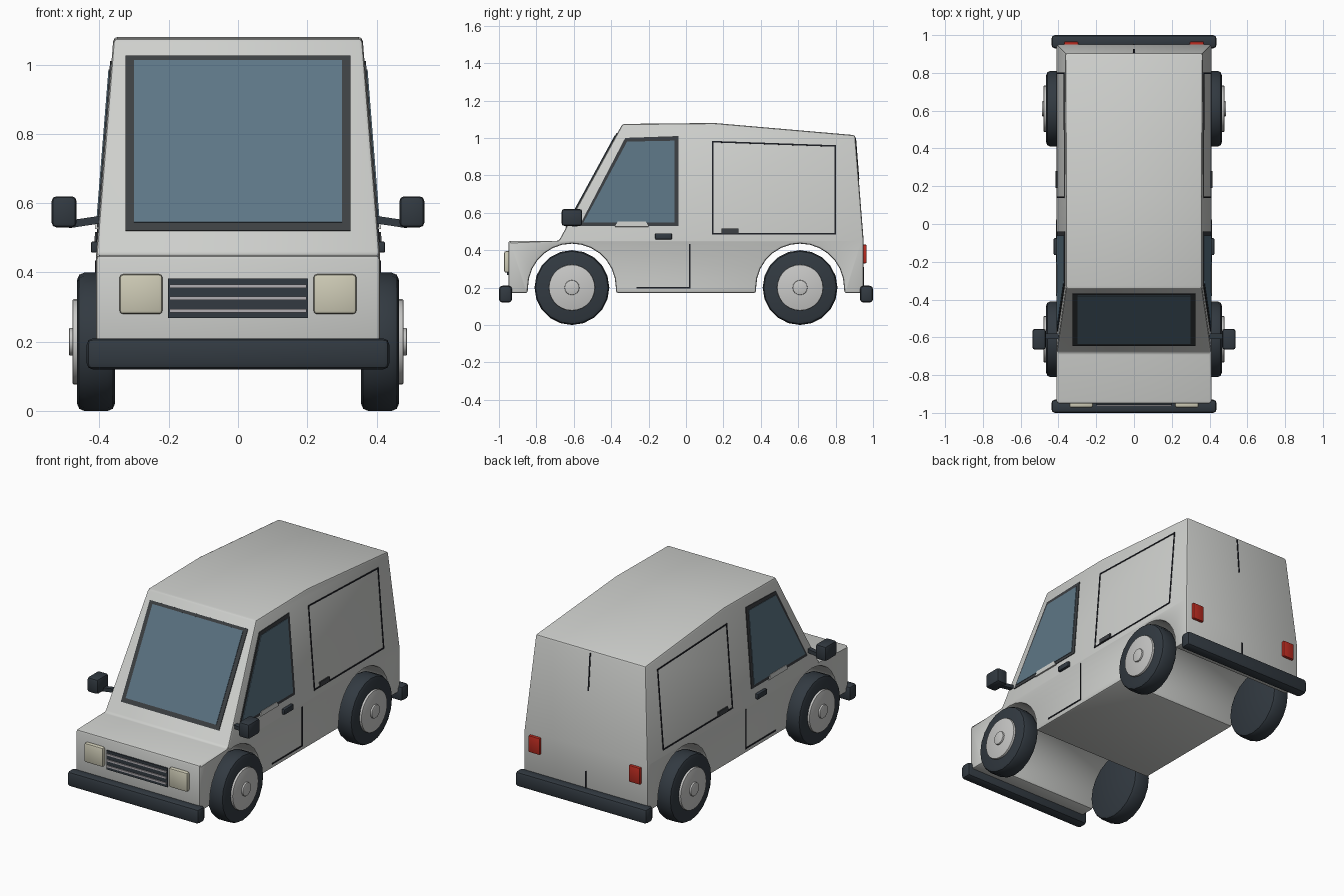
import bpy, bmesh, math
from mathutils import Vector, Matrix

if "Cube" in bpy.data.objects:
    bpy.data.objects.remove(bpy.data.objects["Cube"])


def material(name, r, g, b):
    m = bpy.data.materials.new(name)
    m.use_nodes = True
    m.diffuse_color = (r, g, b, 1)
    bsdf = m.node_tree.nodes["Principled BSDF"]
    bsdf.inputs["Base Color"].default_value = (r, g, b, 1)
    bsdf.inputs["Roughness"].default_value = 0.6
    return m


PAINT = material("light grey paint", 0.62, 0.63, 0.61)
RUBBER = material("blue black rubber", 0.032, 0.042, 0.053)
TRIM = material("dark grey trim", 0.045, 0.05, 0.055)
GLASS = material("blue grey glass", 0.11, 0.18, 0.235)
LAMP = material("cream lamp", 0.62, 0.6, 0.47)
RED = material("red lamp", 0.5, 0.025, 0.015)
HUB = material("pale wheel metal", 0.58, 0.58, 0.57)
SEAM = material("black seam", 0.012, 0.013, 0.018)
SLAT = material("grille silver", 0.45, 0.43, 0.45)


def finish(name, bm, mat, bevel=0.0, segments=2, smooth=30):
    """Bevel the hard edges, shade and link the mesh."""
    bmesh.ops.recalc_face_normals(bm, faces=bm.faces[:])
    if bevel:
        hard = [e for e in bm.edges if e.calc_face_angle(0) > math.radians(30)]
        bmesh.ops.bevel(bm, geom=hard, offset=bevel, segments=segments,
                        profile=0.5, affect='EDGES', clamp_overlap=True)
    me = bpy.data.meshes.new(name)
    bm.to_mesh(me)
    bm.free()
    me.materials.append(mat)
    for p in me.polygons:
        p.use_smooth = True
    me.set_sharp_from_angle(angle=math.radians(smooth))
    ob = bpy.data.objects.new(name, me)
    bpy.context.collection.objects.link(ob)
    return ob


def box(name, lo, hi, mat, bevel=0.0):
    lo, hi = Vector(lo), Vector(hi)
    bm = bmesh.new()
    place = Matrix.Translation((lo + hi) / 2) @ Matrix.Diagonal((*(hi - lo), 1))
    bmesh.ops.create_cube(bm, size=1, matrix=place)
    return finish(name, bm, mat, bevel)


def plate(name, corners, normal, thick, mat):
    """Thin plate standing proud of a surface along its normal."""
    n = Vector(normal).normalized()
    bm = bmesh.new()
    low = [bm.verts.new(Vector(c) - n * 0.003) for c in corners]
    top = [bm.verts.new(Vector(c) + n * thick) for c in corners]
    bm.faces.new(low)
    bm.faces.new(top)
    for i in range(len(low)):
        j = (i + 1) % len(low)
        bm.faces.new((low[i], low[j], top[j], top[i]))
    return finish(name, bm, mat)


def cylinder(name, x0, x1, y, z, radius, mat, bevel, sides):
    bm = bmesh.new()
    place = Matrix.Translation(((x0 + x1) / 2, y, z)) @ Matrix.Rotation(math.pi / 2, 4, 'Y')
    bmesh.ops.create_cone(bm, cap_ends=True, segments=sides, radius1=radius,
                          radius2=radius, depth=abs(x1 - x0), matrix=place)
    return finish(name, bm, mat, bevel, smooth=35)


# Body: side profile with wheel arches, leaning in above the waist
WAIST, AXLE, WHEEL_Z = 0.45, 0.61, 0.2


def half_width(z):
    return 0.41 - max(0, z - WAIST) * 0.08


def arch(y):
    pts = [(y - 0.237, 0.17)]
    for i in range(15):
        a = math.pi * (1 - i / 14)
        pts.append((y + 0.235 * math.cos(a), WHEEL_Z + 0.235 * math.sin(a)))
    return pts + [(y + 0.237, 0.17)]


lower = [(-0.95, WAIST), (-0.95, 0.17)] + arch(-AXLE) + arch(AXLE) + [(0.95, 0.17), (0.95, WAIST)]
upper = [(0.905, 1.015), (0.15, 1.08), (-0.34, 1.075), (-0.68, WAIST)]
loop = lower + upper

bm = bmesh.new()
sides = [[bm.verts.new((s * half_width(z), y, z)) for y, z in loop] for s in (-1, 1)]
for vs in sides:
    bm.faces.new(vs[:len(lower)] + vs[-1:])
    bm.faces.new(vs[len(lower) - 1:])
for i in range(len(loop)):
    j = (i + 1) % len(loop)
    bm.faces.new((sides[0][i], sides[0][j], sides[1][j], sides[1][i]))
finish("body", bm, PAINT, 0.012)


# Windscreen
def screen(w, z0, z1):
    slope = 0.34 / 0.625
    return [(x, -0.68 + (z - WAIST) * slope, z)
            for x, z in ((-w, z0), (w, z0), (w, z1), (-w, z1))]


LEAN = (0, -0.625, 0.34)
plate("windscreen_frame", screen(0.325, 0.52, 1.025), LEAN, 0.004, TRIM)
plate("windscreen_glass", screen(0.30, 0.543, 1.01), LEAN, 0.007, GLASS)


# Side details, made for both sides
def side_plate(name, s, pts, thick, mat):
    corners = [(s * half_width(z), y, z) for y, z in pts]
    plate(name, corners, (s, 0, 0.08 if pts[0][1] > WAIST else 0), thick, mat)


def side_line(name, s, a, b, width=0.008):
    a, b = Vector(a), Vector(b)
    d = (b - a).normalized() * width / 2
    n = Vector((-d.y, d.x))
    side_plate(name, s, [a - d - n, b + d - n, b + d + n, a - d + n], 0.003, SEAM)


for s, side in ((1, "left"), (-1, "right")):
    # Door window
    side_plate(side + "_window_frame", s,
               [(-0.57, 0.53), (-0.04, 0.53), (-0.04, 1.01), (-0.325, 1.0)], 0.004, TRIM)
    side_plate(side + "_window_glass", s,
               [(-0.548, 0.548), (-0.062, 0.548), (-0.062, 0.985), (-0.315, 0.98)], 0.007, GLASS)
    side_plate(side + "_window_sill", s,
               [(-0.38, 0.525), (-0.2, 0.525), (-0.215, 0.553), (-0.365, 0.553)], 0.009, PAINT)
    # Door seams and cargo panel outline
    side_line(side + "_door_seam_rear", s, (0.02, 0.2), (0.02, 0.43))
    side_line(side + "_door_seam_bottom", s, (-0.26, 0.2), (0.02, 0.2))
    panel = [(0.142, 0.488), (0.797, 0.488), (0.797, 0.957), (0.142, 0.98)]
    for i in range(4):
        side_line(f"{side}_panel_seam_{i + 1}", s, panel[i], panel[(i + 1) % 4])
    side_plate(side + "_panel_catch", s,
               [(0.19, 0.488), (0.28, 0.488), (0.28, 0.516), (0.19, 0.516)], 0.008, TRIM)
    # Door handle and mirror
    xs = sorted((s * 0.40, s * 0.425))
    box(side + "_door_handle", (xs[0], -0.165, 0.457), (xs[1], -0.075, 0.49), RUBBER, 0.006)
    xs = sorted((s * 0.466, s * 0.538))
    box(side + "_mirror", (xs[0], -0.665, 0.53), (xs[1], -0.555, 0.62), RUBBER, 0.014)
    arm = box(side + "_mirror_arm", (-0.055, -0.014, -0.011), (0.055, 0.014, 0.011), RUBBER)
    arm.location = (s * 0.435, -0.595, 0.547)
    arm.rotation_euler.y = s * 0.15
    # Lamps
    xs = sorted((s * 0.218, s * 0.342))
    box(side + "_headlamp", (xs[0], -0.972, 0.28), (xs[1], -0.94, 0.395), LAMP, 0.01)
    xs = sorted((s * 0.295, s * 0.37))
    box(side + "_tail_lamp", (xs[0], 0.94, 0.33), (xs[1], 0.966, 0.43), RED, 0.006)
    # Wheels
    for y, end in ((-AXLE, "front"), (AXLE, "rear")):
        tag = f"{side}_{end}_"
        cylinder(tag + "tyre", s * 0.355, s * 0.465, y, WHEEL_Z, 0.2, RUBBER, 0.022, 20)
        cylinder(tag + "hub", s * 0.44, s * 0.478, y, WHEEL_Z, 0.123, HUB, 0.004, 28)
        cylinder(tag + "hub_cap", s * 0.47, s * 0.488, y, WHEEL_Z, 0.04, HUB, 0.004, 16)

# Bumpers
for s, end in ((-1, "front"), (1, "rear")):
    ys = sorted((s * 0.93, s * 1.0))
    box(end + "_bumper", (-0.437, ys[0], 0.12), (0.437, ys[1], 0.21), RUBBER, 0.018)

# Grille with slats
box("grille", (-0.202, -0.957, 0.268), (0.202, -0.94, 0.382), RUBBER)
for i in range(3):
    z = 0.29 + i * 0.035
    box(f"grille_slat_{i + 1}", (-0.198, -0.963, z - 0.005), (0.198, -0.95, z + 0.005), SLAT)


# Rear door seams
def rear_seam(name, z0, z1):
    def y(z):
        return 0.95 - max(0, z - WAIST) * 0.045 / 0.565
    pts = [(x, y(z), z) for x, z in ((-0.004, z0), (0.004, z0), (0.004, z1), (-0.004, z1))]
    plate(name, pts, (0, 1, 0), 0.003, SEAM)


rear_seam("rear_seam_top", 0.78, 1.0)
rear_seam("rear_seam_bottom", 0.21, 0.31)
